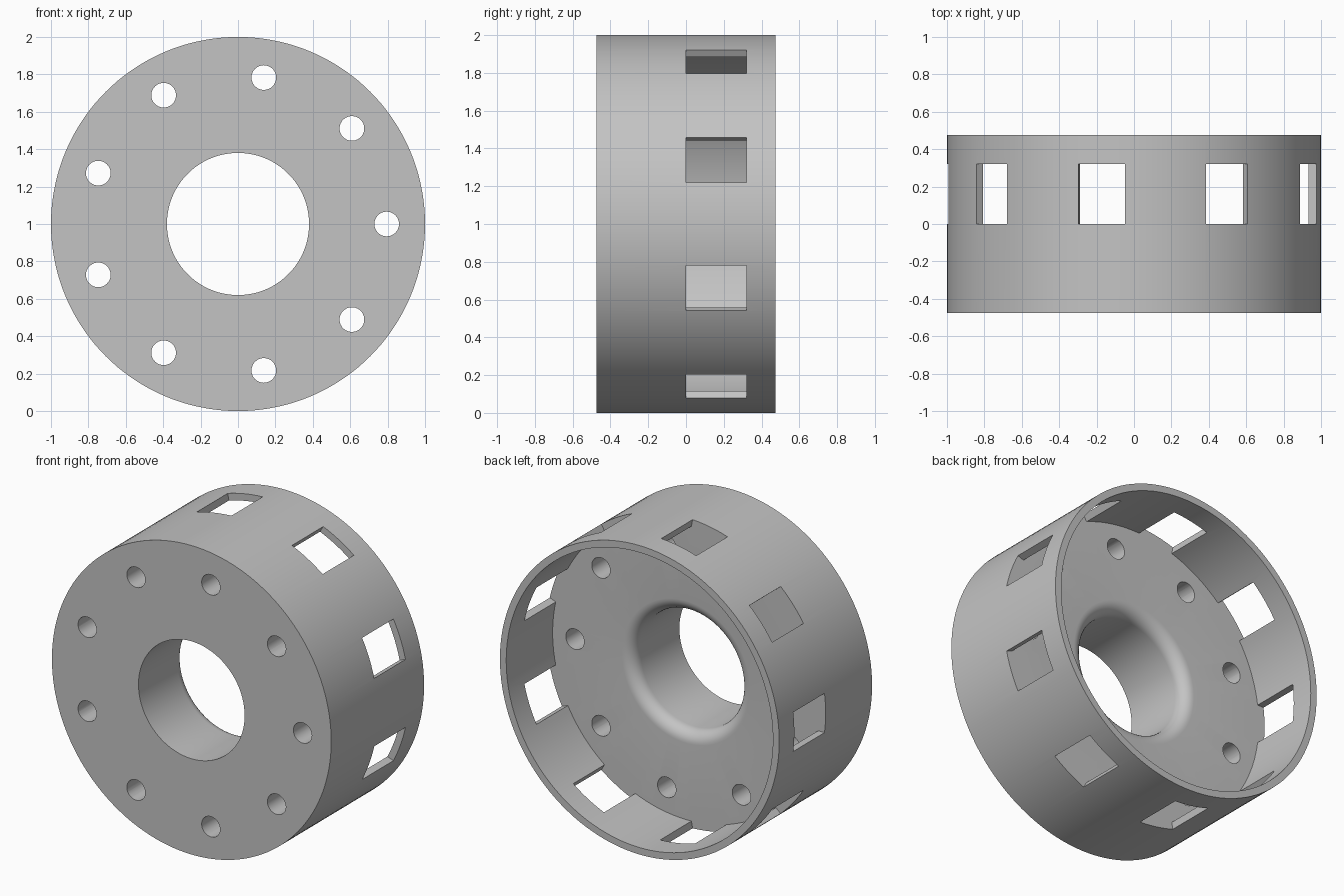
import bpy, bmesh, math
from mathutils import Matrix

if "Cube" in bpy.data.objects:
    bpy.data.objects.remove(bpy.data.objects["Cube"], do_unlink=True)

DEPTH, SEGMENTS, COUNT = 0.475, 144, 9
HOLE_R, LIP = 0.38, 0.08

grey = bpy.data.materials.new("plain grey")
grey.use_nodes = True
colour = (0.55, 0.55, 0.55, 1)
grey.diffuse_color = colour
grey.node_tree.nodes["Principled BSDF"].inputs["Base Color"].default_value = colour


def make_object(name, bm):
    bmesh.ops.recalc_face_normals(bm, faces=bm.faces)
    mesh = bpy.data.meshes.new(name)
    bm.to_mesh(mesh)
    bm.free()
    mesh.materials.append(grey)
    obj = bpy.data.objects.new(name, mesh)
    bpy.context.collection.objects.link(obj)
    return obj


# Drum: lathed section with a thick web, thin rear rim and rounded bore lip
profile = [(HOLE_R, -DEPTH), (1, -DEPTH), (1, DEPTH), (0.955, DEPTH), (0.955, 0)]
for i in range(9):
    a = math.radians(90 * i / 8)
    profile.append((HOLE_R + LIP - LIP * math.sin(a), -LIP + LIP * math.cos(a)))
bm = bmesh.new()
rings = []
for s in range(SEGMENTS):
    a = math.tau * s / SEGMENTS
    rings.append([bm.verts.new((r * math.cos(a), y, 1 + r * math.sin(a))) for r, y in profile])
for s in range(SEGMENTS):
    here, after = rings[s], rings[(s + 1) % SEGMENTS]
    for i in range(len(profile)):
        j = (i + 1) % len(profile)
        bm.faces.new((here[i], here[j], after[j], after[i]))
drum = make_object("slotted_drum", bm)

# Cutters: round bolt holes in the web and square windows through the rim
holes, windows = bmesh.new(), bmesh.new()
for k in range(COUNT):
    spin = Matrix.Translation((0, 0, 1)) @ Matrix.Rotation(-math.tau * k / COUNT, 4, "Y")
    bmesh.ops.create_cone(
        holes, cap_ends=True, segments=32, radius1=0.066, radius2=0.066, depth=0.8,
        matrix=spin @ Matrix.Translation((0.795, -0.25, 0)) @ Matrix.Rotation(math.pi / 2, 4, "X"))
    half_step = Matrix.Rotation(-math.pi / COUNT, 4, "Y")
    bmesh.ops.create_cube(
        windows, size=1,
        matrix=spin @ half_step @ Matrix.Translation((0.98, 0.16, 0)) @ Matrix.Diagonal((0.2, 0.32, 0.254, 1)))

for name, cutter_mesh in (("bolt_hole_cutter", holes), ("window_cutter", windows)):
    cutter = make_object(name, cutter_mesh)
    cutter.hide_render = True
    cutter.hide_set(True)
    cut = drum.modifiers.new(name, "BOOLEAN")
    cut.operation, cut.solver, cut.object = "DIFFERENCE", "EXACT", cutter

# Bake the cuts, then smooth the curved walls
bpy.context.view_layer.update()
cut_mesh = bpy.data.meshes.new_from_object(drum.evaluated_get(bpy.context.evaluated_depsgraph_get()))
drum.modifiers.clear()
drum.data = cut_mesh
for obj in [o for o in bpy.data.objects if o.name.endswith("_cutter")]:
    bpy.data.objects.remove(obj, do_unlink=True)
bpy.ops.object.select_all(action="DESELECT")
drum.select_set(True)
bpy.context.view_layer.objects.active = drum
bpy.ops.object.shade_smooth_by_angle(angle=math.radians(30))
